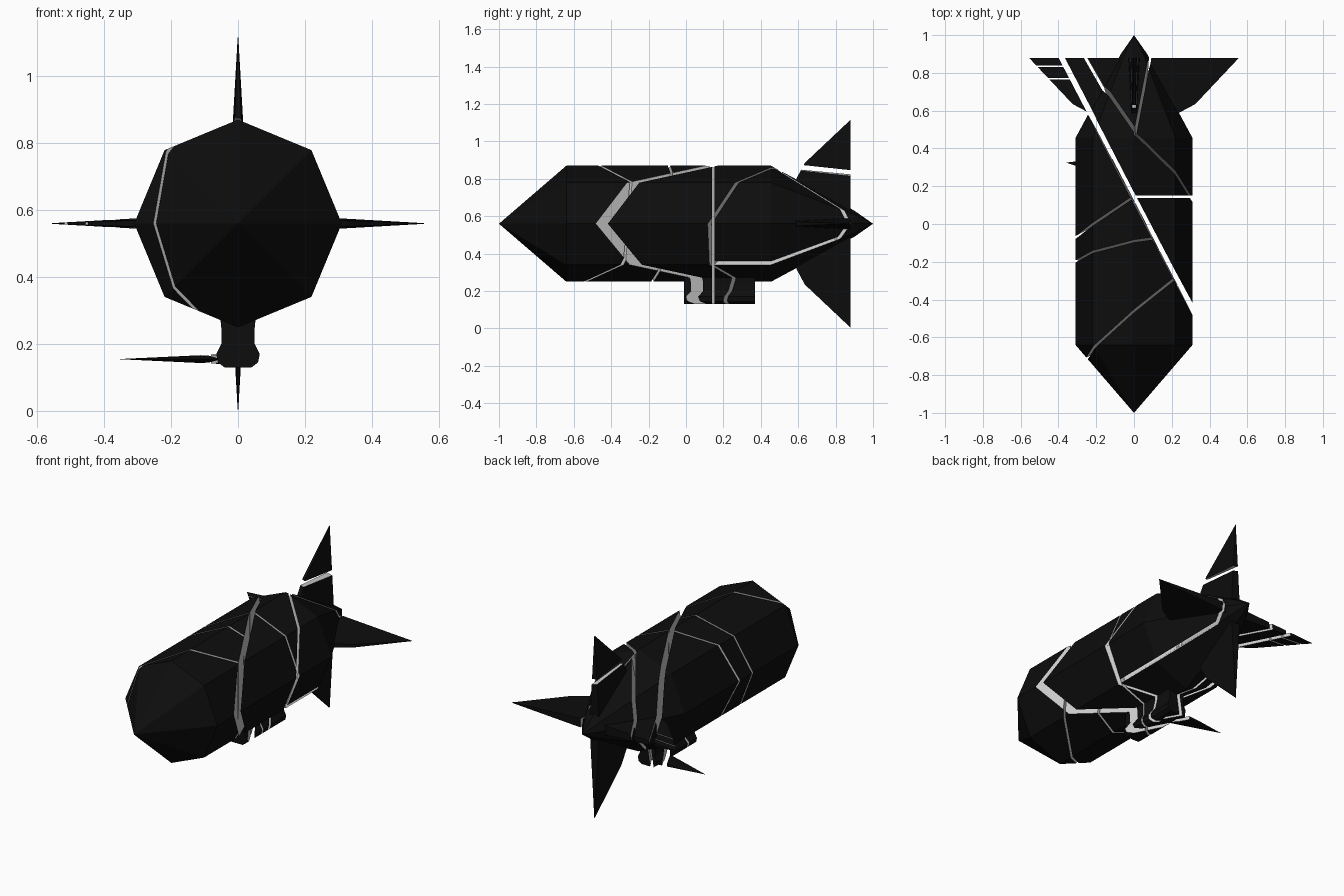
import bpy, bmesh, math
from mathutils import Vector

if "Cube" in bpy.data.objects:
    bpy.data.objects.remove(bpy.data.objects["Cube"])

CZ = 0.56  # height of the hull axis

dark = bpy.data.materials.new("dark_shell")
dark.diffuse_color = (0.004, 0.004, 0.004, 1)
dark.use_nodes = True
dark.node_tree.nodes["Principled BSDF"].inputs["Base Color"].default_value = dark.diffuse_color
wall = bpy.data.materials.new("broken_wall")
wall.diffuse_color = (0.6, 0.6, 0.6, 1)
wall.use_nodes = True
wall.node_tree.nodes["Principled BSDF"].inputs["Base Color"].default_value = wall.diffuse_color


def hull():
    # octagonal envelope from a lengthwise profile (y, radius)
    bm = bmesh.new()
    prof = [(-0.64, 0.31), (0.455, 0.31), (0.9, 0.07)]
    pts = [(0, -1, CZ), (0, 1, CZ)]
    for y, r in prof:
        for i in range(8):
            a = i * math.pi / 4
            pts.append((r * math.cos(a), y, CZ + r * math.sin(a)))
    return solid(pts)


def solid(pts):
    bm = bmesh.new()
    for p in pts:
        bm.verts.new(p)
    res = bmesh.ops.convex_hull(bm, input=bm.verts[:])
    loose = [v for v in bm.verts if not v.link_faces]
    bmesh.ops.delete(bm, geom=loose, context='VERTS')
    bmesh.ops.recalc_face_normals(bm, faces=bm.faces[:])
    return bm


def fin(angle):
    # tail fin outline: distance from axis, y, half thickness
    ca, sa = math.cos(angle), math.sin(angle)
    outline = [(0.04, 0.5, 0.02), (0.25, 0.595, 0.013), (0.325, 0.635, 0.009),
               (0.556, 0.88, 0.001), (0.05, 0.88, 0.03)]
    pts = []
    for r, y, t in outline:
        for s in (-t, t):
            pts.append((r * ca - s * sa, y, CZ + r * sa + s * ca))
    return solid(pts)


def gondola():
    bm = bmesh.new()
    half = [(0.055, 0.3), (0.05, 0.25), (0.05, 0.2), (0.065, 0.17), (0.06, 0.145), (0.04, 0.13)]
    loop = half + [(-x, z) for x, z in reversed(half)]
    f = bm.faces.new([bm.verts.new((x, -0.012, z)) for x, z in loop])
    ext = bmesh.ops.extrude_face_region(bm, geom=[f])
    verts = [v for v in ext['geom'] if isinstance(v, bmesh.types.BMVert)]
    bmesh.ops.translate(bm, verts=verts, vec=(0, 0.382, 0))
    bmesh.ops.recalc_face_normals(bm, faces=bm.faces[:])
    return bm


def blade():
    return solid([(-0.04, 0.22, 0.155), (-0.04, 0.345, 0.17), (-0.04, 0.345, 0.14),
                  (-0.09, 0.29, 0.165), (-0.09, 0.29, 0.145),
                  (-0.2, 0.345, 0.157), (-0.2, 0.345, 0.153), (-0.36, 0.325, 0.155)])


def crack(a, b, c):
    # plane y = a + b*x + c*(z - CZ)
    return Vector((0, a, CZ)), Vector((-b, 1, -c)).normalized()


A = crack(0.145, -1.92, -0.03)
B = crack(0.145, 0, 0)
C = crack(0.39, -0.85, 0.31)
E = crack(0.43, -1.75, 0.26)
G = crack(-0.5, 0.85, 0.13)
H = crack(-0.135, 0.2, 0.145)
I = crack(0.13, 0.65, 0.05)
D = (Vector((0, 0.5, 0.87)), Vector((1, -0.15, 0.07)).normalized())
F = (Vector((0, 0.5, CZ)), Vector((0.94, 0, 1)).normalized())
J = (Vector((0, 0.75, 0.848)), Vector((0.25, 0.1, 1)).normalized())

# crack tree: (plane, gap, piece behind the plane, piece in front of it)
rear_right = (F, 0.02, "tail_right_lower", (D, 0.03, None, "tail_right"))
tip = (crack(0.835, 0, 0), 0.008, (crack(0.77, 0.0, 0), 0.008, "mid_left", "fin_left_splinter"), "fin_left_tip")
front = (G, 0.013, "nose", (H, 0.013, "front_band", (I, 0.013, "mid_band", tip)))
rear = (D, 0.0,
        (E, 0.02, "left_band", (J, 0.03, "tail_left", "fin_top_tip")),
        (C, 0.016, "top_band", rear_right))
tree = (A, 0.03, front, (B, 0.014, (C, 0.016, "side_panel", rear_right), rear))


def keep_side(bm, co, no):
    # keep what lies on the +no side and close the cut with a broken wall
    out = bm.copy()
    res = bmesh.ops.bisect_plane(out, geom=out.verts[:] + out.edges[:] + out.faces[:], dist=1e-6,
                                 plane_co=co, plane_no=no, clear_inner=True)
    edges = [e for e in out.edges if e.is_valid and e.is_boundary]
    if edges and out.faces:
        old = set(out.faces)
        bmesh.ops.holes_fill(out, edges=edges, sides=0)
        for f in out.faces:
            if f not in old:
                f.material_index = 1
        bmesh.ops.recalc_face_normals(out, faces=out.faces[:])
    return out


def shatter(part, bm, node):
    if node is None or not bm.faces:
        return
    if isinstance(node, str):
        me = bpy.data.meshes.new(part + "_" + node)
        bm.to_mesh(me)
        me.materials.append(dark)
        me.materials.append(wall)
        ob = bpy.data.objects.new(part + "_" + node, me)
        bpy.context.collection.objects.link(ob)
        return
    (co, no), gap, behind, ahead = node
    shatter(part, keep_side(bm, co - no * gap / 2, -no), behind)
    shatter(part, keep_side(bm, co + no * gap / 2, no), ahead)


# build every part and break it along the shared cracks
parts = {"hull": hull(), "gondola": gondola(), "side_blade": blade()}
for i, name in enumerate(("fin_right", "fin_top", "fin_left", "fin_bottom")):
    parts[name] = fin(i * math.pi / 2)
for name, bm in parts.items():
    shatter(name, bm, tree)
    bm.free()
